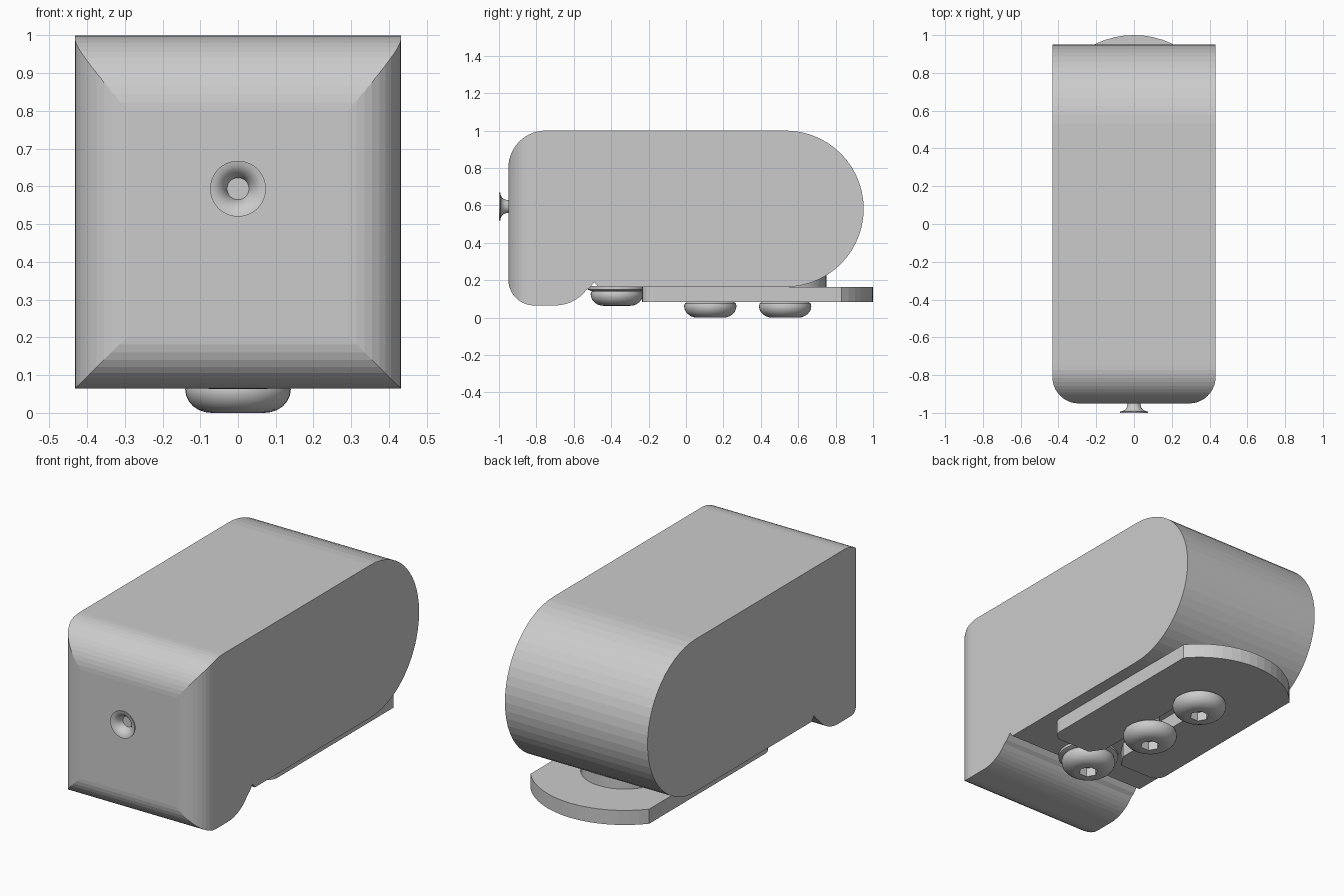
import bpy, bmesh
from math import sin, cos, pi, radians, sqrt, atan2
from mathutils import Matrix

if "Cube" in bpy.data.objects:
    bpy.data.objects.remove(bpy.data.objects["Cube"])


def arc(cx, cy, r, a0, a1, n):
    """Points on an arc, angles in degrees."""
    return [(cx + r * cos(radians(a0 + (a1 - a0) * i / n)),
             cy + r * sin(radians(a0 + (a1 - a0) * i / n))) for i in range(n + 1)]


def finish(name, bm):
    bmesh.ops.recalc_face_normals(bm, faces=bm.faces)
    me = bpy.data.meshes.new(name)
    bm.to_mesh(me)
    bm.free()
    ob = bpy.data.objects.new(name, me)
    bpy.context.collection.objects.link(ob)
    return ob


def prism(name, pts, axis, lo, hi):
    """Extrude a closed outline along x (outline in y,z) or z (outline in x,y)."""
    bm = bmesh.new()
    place = (lambda p: (lo, p[0], p[1])) if axis == 'x' else (lambda p: (p[0], p[1], lo))
    face = bm.faces.new([bm.verts.new(place(p)) for p in pts])
    ext = bmesh.ops.extrude_face_region(bm, geom=[face])
    vec = (hi - lo, 0, 0) if axis == 'x' else (0, 0, hi - lo)
    bmesh.ops.translate(bm, vec=vec, verts=[v for v in ext['geom'] if isinstance(v, bmesh.types.BMVert)])
    return finish(name, bm)


def lathe(name, prof, n=40):
    """Revolve (radius, height) points about z."""
    bm = bmesh.new()
    vs = [bm.verts.new((r, 0, h)) for r, h in prof]
    es = [bm.edges.new(p) for p in zip(vs, vs[1:])]
    bmesh.ops.spin(bm, geom=vs + es, cent=(0, 0, 0), axis=(0, 0, 1), angle=2 * pi, steps=n)
    bmesh.ops.remove_doubles(bm, verts=bm.verts, dist=1e-5)
    return finish(name, bm)


def select(ob):
    bpy.ops.object.select_all(action='DESELECT')
    ob.select_set(True)
    bpy.context.view_layer.objects.active = ob


def boolean(ob, cutter, op):
    cutter.hide_render = True
    select(ob)
    m = ob.modifiers.new('cut', 'BOOLEAN')
    m.operation, m.object, m.solver = op, cutter, 'EXACT'
    bpy.ops.object.modifier_apply(modifier=m.name)
    bpy.data.objects.remove(cutter)


def smooth(ob):
    select(ob)
    bpy.ops.object.shade_smooth_by_angle(angle=radians(35))


# Housing: side outline intersected with a plan outline that rounds the front
side = (arc(-0.75, 0.80, 0.20, 180, 90, 14)
        + arc(0.532, 0.582, 0.418, 90, -90, 28)
        + [(-0.47, 0.164), (-0.49, 0.19), (-0.515, 0.16)]
        + arc(-0.70, 0.275, 0.21, -38, -90, 8)
        + arc(-0.812, 0.203, 0.138, -90, -180, 10))
housing = prism('housing', side, 'x', -0.432, 0.432)
plan = ([(0.432, 1.1), (-0.432, 1.1)]
        + arc(-0.292, -0.81, 0.14, 180, 270, 10)
        + arc(0.292, -0.81, 0.14, 270, 360, 10))
boolean(housing, prism('plan_cutter', plan, 'z', -0.1, 1.1), 'INTERSECT')

# Dished button on the front
button = lathe('front_button', [
    (0, 0.0), (0.034, 0.0), (0.037, 0.018), (0.046, 0.032), (0.06, 0.040), (0.074, 0.043),
    (0.074, 0.05), (0.062, 0.048), (0.05, 0.041), (0.04, 0.03), (0.032, 0.016), (0.029, 0.004), (0, 0.004)])
button.data.transform(Matrix.Translation((0, -0.95, 0.594)) @ Matrix.Rotation(pi / 2, 4, 'X'))
smooth(button)

# Forked base plate with rounded back and long slot open at the front
R, cy, hw, s = 0.47, 0.53, 0.36, 0.06
a = math_a = atan2(sqrt(R * R - hw * hw), hw) * 180 / pi
outline = (arc(0, cy, R, a, 180 - a, 16)
           + arc(-hw + 0.06, -0.175, 0.06, 180, 270, 5)
           + [(-0.11, -0.235), (-s, -0.16)]
           + arc(0, cy, s, 180, 0, 10)
           + [(s, -0.16), (0.11, -0.235)]
           + arc(hw - 0.06, -0.175, 0.06, 270, 360, 5))
prism('base_plate', outline, 'z', 0.084, 0.164)

# Round boss joining plate and housing at the back
smooth(lathe('pivot_boss', [(0, 0.164), (0.22, 0.164), (0.22, 0.25), (0, 0.25)]))
bpy.data.objects['pivot_boss'].location.y = 0.53

# Washer under the front screw
washer = lathe('front_washer', [(0, 0.143), (0.14, 0.143), (0.155, 0.15), (0.155, 0.17), (0, 0.17)])
washer.location.y = -0.37
smooth(washer)

# Button-head screws with hex sockets
for name, y, z in (('front_screw', -0.37, 0.063), ('middle_screw', 0.13, 0), ('back_screw', 0.53, 0)):
    head = [(0, 0), (0.07, 0)] + [(0.07 + 0.07 * sin(radians(t)), 0.062 - 0.062 * cos(radians(t)))
                                  for t in range(15, 91, 15)]
    screw = lathe(name, head + [(0.136, 0.076), (0.125, 0.084), (0.05, 0.084), (0.05, 0.175), (0, 0.175)])
    hexagon = [(0.05 * cos(i * pi / 3), 0.05 * sin(i * pi / 3)) for i in range(6)]
    boolean(screw, prism('socket_cutter', hexagon, 'z', -0.05, 0.05), 'DIFFERENCE')
    screw.location = (0, y, z)
    smooth(screw)
